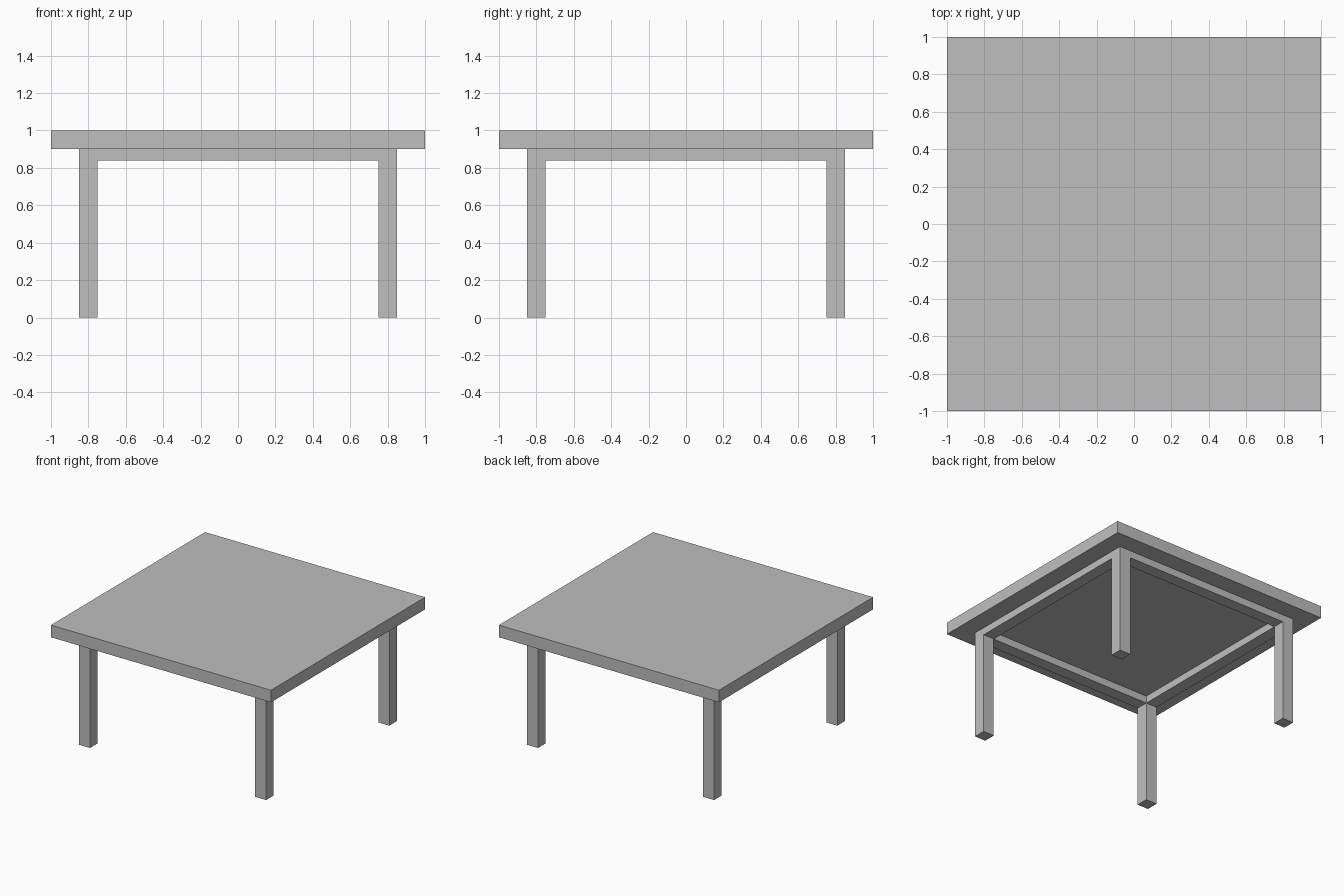
import bpy

cube = bpy.data.objects.get("Cube")
if cube:
    bpy.data.objects.remove(cube, do_unlink=True)

# Single plain grey finish
grey = bpy.data.materials.new("plain_grey")
grey.use_nodes = True
colour = (0.52, 0.52, 0.52, 1)
grey.diffuse_color = colour
grey.node_tree.nodes["Principled BSDF"].inputs["Base Color"].default_value = colour

TOP_Z, UNDERSIDE = 1.0, 0.9
LEG_POS, LEG_WIDTH = 0.8, 0.1
RAIL_HEIGHT = 0.06
RAIL_LENGTH = 2 * LEG_POS - LEG_WIDTH


def box(name, centre, size):
    bpy.ops.mesh.primitive_cube_add(size=1, location=centre)
    obj = bpy.context.object
    obj.name = name
    obj.scale = size
    bpy.ops.object.transform_apply(location=False, rotation=False, scale=True)
    obj.data.materials.append(grey)
    return obj


# Square slab top
box("tabletop", (0, 0, (TOP_Z + UNDERSIDE) / 2), (2, 2, TOP_Z - UNDERSIDE))

# Four square legs
for side, x in (("left", LEG_POS), ("right", -LEG_POS)):
    for end, y in (("front", -LEG_POS), ("back", LEG_POS)):
        box(f"{end}_{side}_leg", (x, y, UNDERSIDE / 2),
            (LEG_WIDTH, LEG_WIDTH, UNDERSIDE))

# Rails between the legs, under the top
rail_z = UNDERSIDE - RAIL_HEIGHT / 2
for end, y in (("front", -LEG_POS), ("back", LEG_POS)):
    box(f"{end}_rail", (0, y, rail_z), (RAIL_LENGTH, LEG_WIDTH, RAIL_HEIGHT))
for side, x in (("left", LEG_POS), ("right", -LEG_POS)):
    box(f"{side}_rail", (x, 0, rail_z), (LEG_WIDTH, RAIL_LENGTH, RAIL_HEIGHT))
